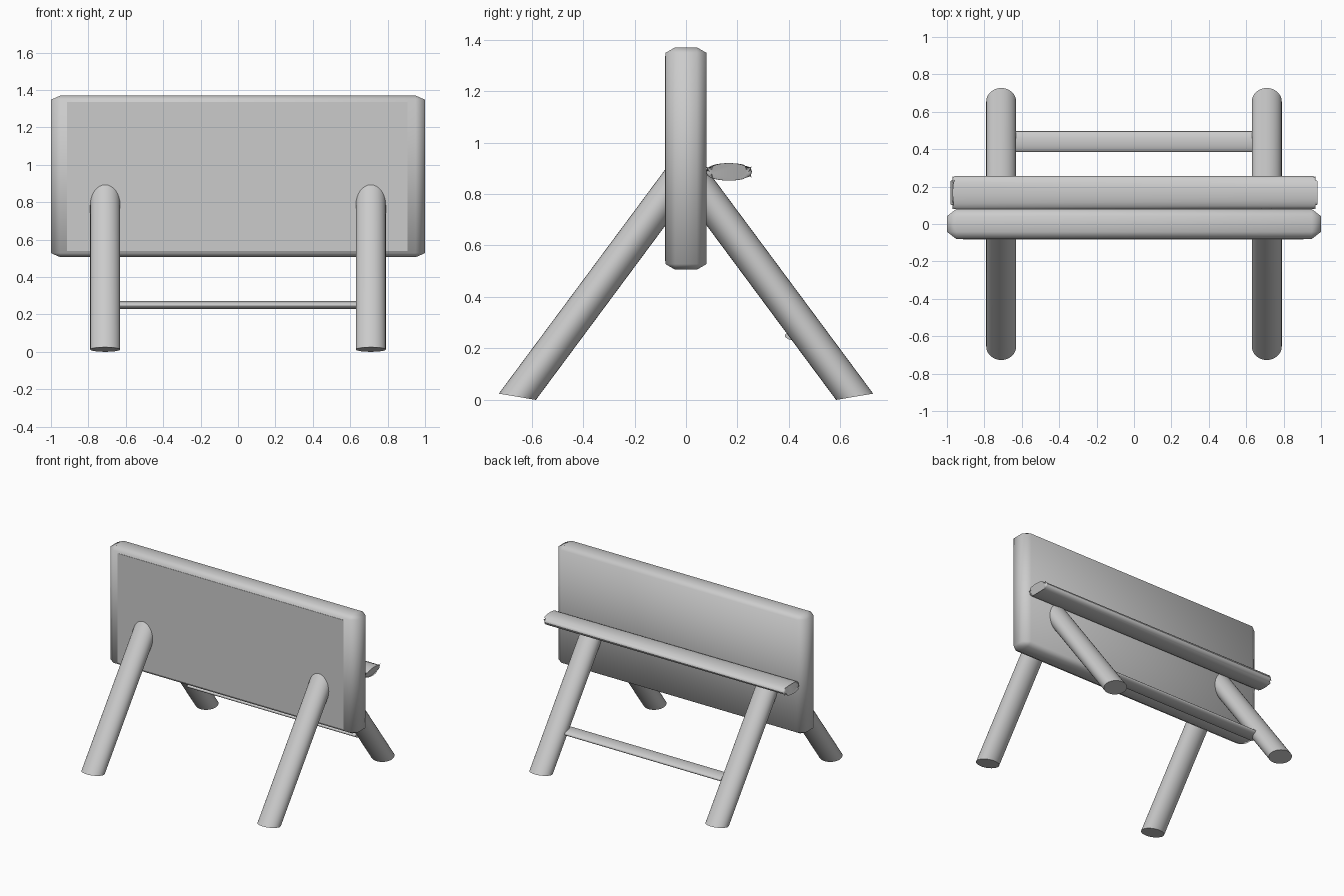
import bpy, bmesh, math
from mathutils import Matrix, Vector

if "Cube" in bpy.data.objects:
    bpy.data.objects.remove(bpy.data.objects["Cube"])

grey = bpy.data.materials.new("plain grey")
grey.use_nodes = True
COLOR = (0.6, 0.6, 0.6, 1)
grey.diffuse_color = COLOR
grey.node_tree.nodes["Principled BSDF"].inputs["Base Color"].default_value = COLOR


def finish(name, bm, angle=40):
    bmesh.ops.recalc_face_normals(bm, faces=bm.faces)
    mesh = bpy.data.meshes.new(name)
    bm.to_mesh(mesh)
    bm.free()
    mesh.materials.append(grey)
    obj = bpy.data.objects.new(name, mesh)
    bpy.context.collection.objects.link(obj)
    bpy.ops.object.select_all(action='DESELECT')
    obj.select_set(True)
    bpy.context.view_layer.objects.active = obj
    bpy.ops.object.shade_smooth_by_angle(angle=math.radians(angle))
    return obj


def chamfered_box(name, center, half, cut):
    """Box whose edges are cut back by a different amount on each axis."""
    bm = bmesh.new()
    for sx in (-1, 1):
        for sy in (-1, 1):
            for sz in (-1, 1):
                sign = Vector((sx, sy, sz))
                for axis in range(3):
                    corner = [half[i] - (cut[i] if i != axis else 0) for i in range(3)]
                    bm.verts.new(Vector(center) + Vector(corner) * sign)
    bmesh.ops.convex_hull(bm, input=bm.verts)
    bmesh.ops.dissolve_limit(bm, angle_limit=0.01, verts=bm.verts, edges=bm.edges)
    return finish(name, bm, 65)


def oval_bar(name, y, z, ry, rz, half_length, bevel=0.0):
    """Bar of oval section running along x."""
    bm = bmesh.new()
    bmesh.ops.create_cone(bm, cap_ends=True, segments=32, radius1=1, radius2=1, depth=2)
    bm.transform(Matrix.Rotation(math.pi / 2, 4, 'Y'))
    bm.transform(Matrix.Translation((0, y, z)) @ Matrix.Diagonal((half_length, ry, rz, 1)))
    if bevel:
        rims = [e for e in bm.edges if any(len(f.verts) > 4 for f in e.link_faces)]
        bmesh.ops.bevel(bm, geom=rims, offset=bevel, segments=3, profile=0.5, affect='EDGES')
    return finish(name, bm)


def leg(name, x, side):
    """Slanted oval post, its foot slightly tilted, its top buried in the board."""
    bm = bmesh.new()
    rings = []
    for y, z in ((0.655, 0.0125), (0.0, 0.895)):
        ring = []
        for i in range(32):
            a = math.tau * i / 32
            dy = 0.072 * math.sin(a)
            ring.append(bm.verts.new((x + 0.08 * math.cos(a), side * (y + dy), z + 0.17 * dy)))
        bm.faces.new(ring)
        rings.append(ring)
    low, high = rings
    for i in range(32):
        j = (i + 1) % 32
        bm.faces.new((low[i], low[j], high[j], high[i]))
    return finish(name, bm)


# Upright board with a thin front panel
chamfered_box("board", (0, 0, 0.938), (1.0, 0.08, 0.432), (0.05, 0.038, 0.022))
panel = bmesh.new()
bmesh.ops.create_cube(panel, size=1)
panel.transform(Matrix.Translation((-0.003, -0.08, 0.938)) @ Matrix.Diagonal((1.82, 0.005, 0.796, 1)))
finish("front_panel", panel)

# Four splayed legs
for x, hand in ((0.71, "left"), (-0.71, "right")):
    for side, end in ((-1, "front"), (1, "back")):
        leg(f"{end}_{hand}_leg", x, side)

# Rear shelf and the rail between the back legs
oval_bar("shelf", 0.167, 0.886, 0.088, 0.034, 0.97, 0.012)
oval_bar("rear_rail", 0.44, 0.25, 0.056, 0.021, 0.68)
